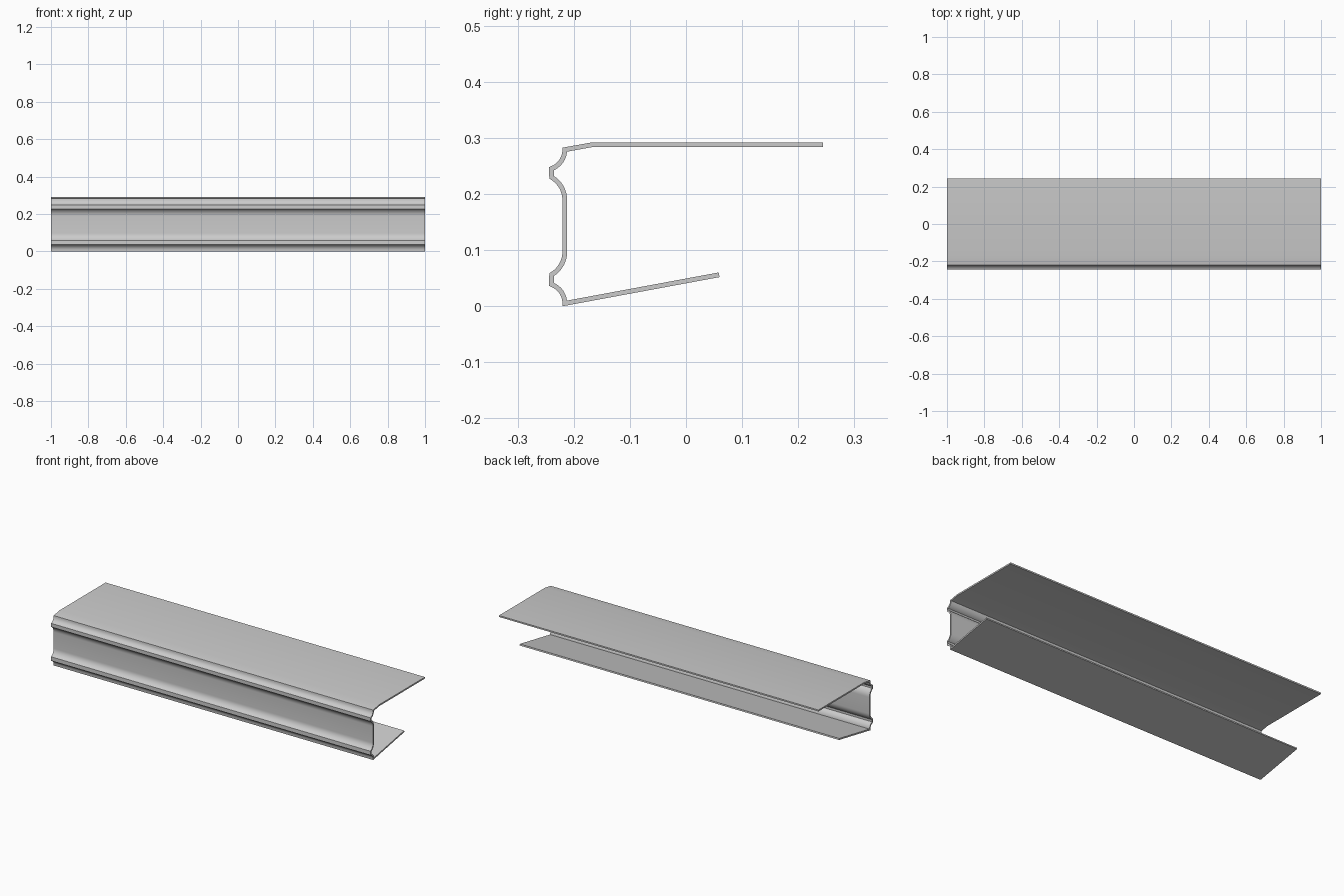
import bpy, bmesh
from math import sin, cos, radians
from mathutils import Vector

if "Cube" in bpy.data.objects:
    bpy.data.objects.remove(bpy.data.objects["Cube"])

HALF = 0.0042   # half sheet thickness
WEB = -0.216    # centreline of the vertical web


def cove(z, radius, angle, up, steps=8):
    """Arc leaving the web at height z and curling outwards."""
    pts = []
    for i in range(steps + 1):
        a = radians(angle) * i / steps
        pts.append((WEB - radius * (1 - cos(a)), z + up * radius * sin(a)))
    return pts


# Sheet centreline (y, z): top flange, two ribs in the web, sloped bottom flange
path = [(0.244, 0.289), (-0.166, 0.289)]
path += cove(0.280, 0.036, 70, -1)
path += cove(0.190, 0.047, 60, 1)[::-1]
path += cove(0.098, 0.047, 60, -1)
path += cove(0.006, 0.036, 70, 1)[::-1]
path += [(0.059, 0.057)]
path = [Vector(p) for p in path]


def offset(points, dist):
    """Mitred parallel of an open polyline."""
    out = []
    for i, p in enumerate(points):
        dirs = []
        if i > 0:
            dirs.append((p - points[i - 1]).normalized())
        if i < len(points) - 1:
            dirs.append((points[i + 1] - p).normalized())
        normals = [Vector((-d.y, d.x)) for d in dirs]
        m = sum(normals, Vector((0, 0))).normalized()
        out.append(p + m * (dist / m.dot(normals[0])))
    return out


left, right = offset(path, HALF), offset(path, -HALF)
low = min(p.y for p in left + right)

# Extrude the sheet section along x, with quads on the end caps
bm = bmesh.new()
rows = [[bm.verts.new((x, p.x, p.y - low)) for p in side]
        for x in (-1, 1) for side in (left, right)]
l0, r0, l1, r1 = rows
for i in range(len(path) - 1):
    for a, b in ((l0, l1), (l1, r1), (r1, r0), (r0, l0)):
        bm.faces.new((a[i], a[i + 1], b[i + 1], b[i]))
for i in (0, -1):
    bm.faces.new((l0[i], l1[i], r1[i], r0[i]))
bmesh.ops.recalc_face_normals(bm, faces=bm.faces)

mesh = bpy.data.meshes.new("sheet_profile")
bm.to_mesh(mesh)
bm.free()
obj = bpy.data.objects.new("sheet_profile", mesh)
bpy.context.collection.objects.link(obj)
bpy.context.view_layer.objects.active = obj
obj.select_set(True)
bpy.ops.object.shade_smooth_by_angle(angle=radians(20))
